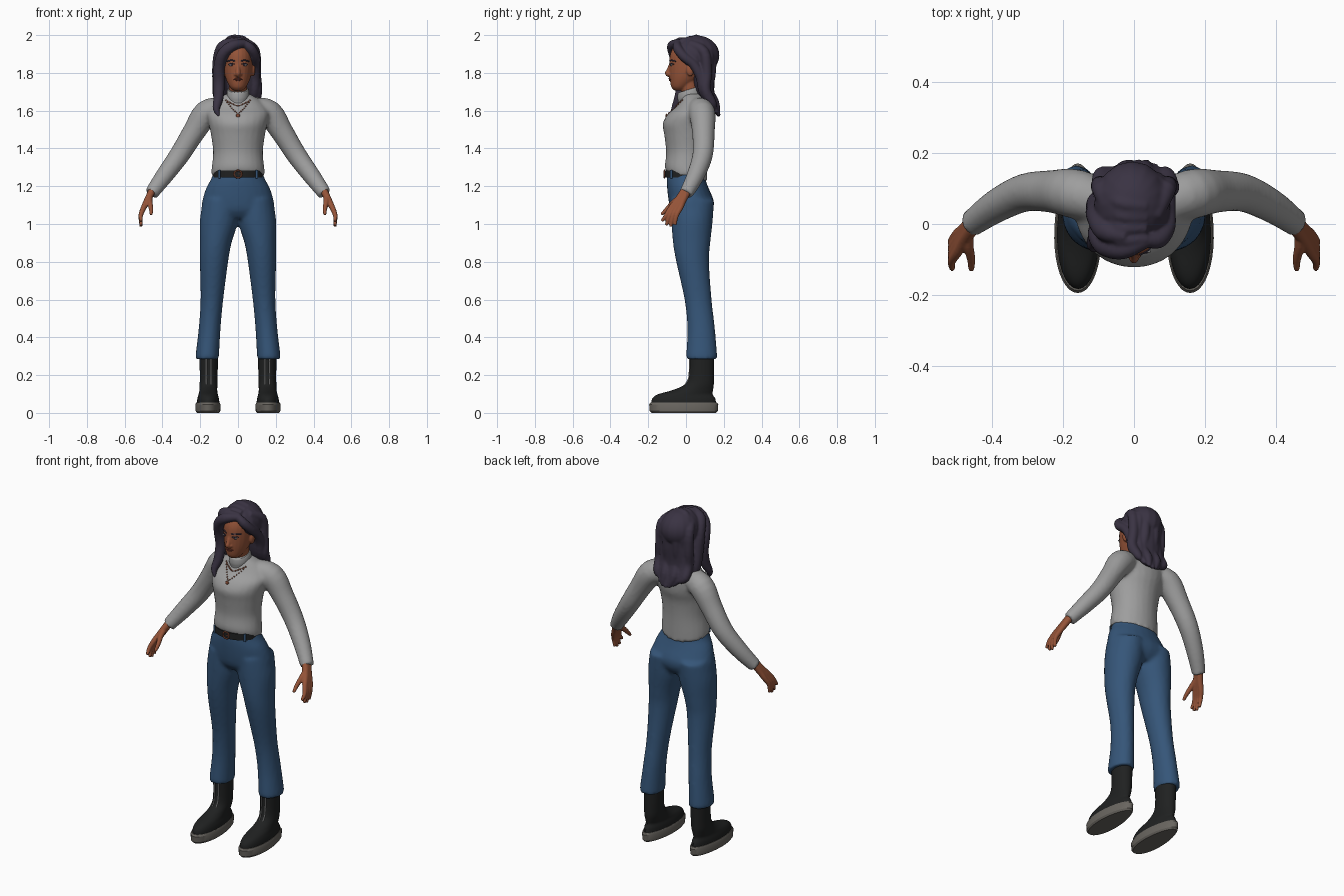
import bpy, bmesh, math
from mathutils import Vector

cube = bpy.data.objects.get("Cube")
if cube:
    bpy.data.objects.remove(cube)


def material(name, r, g, b):
    m = bpy.data.materials.new(name)
    m.use_nodes = True
    m.diffuse_color = (r, g, b, 1)
    m.node_tree.nodes["Principled BSDF"].inputs["Base Color"].default_value = (r, g, b, 1)
    return m


knit_grey = material("knit grey", .34, .34, .34)
denim = material("denim blue", .036, .092, .19)
hair_dark = material("dark plum", .042, .033, .056)
skin = material("warm brown", .30, .088, .04)
leather = material("black leather", .014, .015, .015)
rubber = material("sole grey", .14, .13, .115)
copper = material("copper", .26, .08, .04)
lip_red = material("lip red", .19, .045, .03)
pale = material("pale grey", .4, .4, .4)


def refine(rings, steps):
    """Smooth interpolation between cross-sections."""
    pts = [Vector(r) for r in rings]
    out = []
    for i in range(len(pts) - 1):
        a, b, c, d = pts[max(i - 1, 0)], pts[i], pts[i + 1], pts[min(i + 2, len(pts) - 1)]
        for s in range(steps):
            t = s / steps
            out.append(b + (c - a) * (t / 2) + (a * 2 - b * 5 + c * 4 - d) * (t * t / 2)
                       + (b * 3 - a - c * 3 + d) * (t ** 3 / 2))
    return out + [pts[-1]]


def skin_rings(bm, rings, sides, steps):
    """Rings of 4 numbers follow the path (x, y, z, radius);
    rings of 7 lie flat (x, y, z, rx, ry, slope, taper)."""
    follow = len(rings[0]) == 4
    if not follow:
        rings = [tuple(r) + (0,) * (7 - len(r)) for r in rings]
    rings = refine(rings, steps)
    loops, side = [], None
    for i, r in enumerate(rings):
        centre = Vector(r[:3])
        if follow:
            t = Vector(rings[min(i + 1, len(rings) - 1)][:3]) - Vector(rings[max(i - 1, 0)][:3])
            t.normalize()
            side = t.orthogonal() if side is None else side - t * side.dot(t)
            side.normalize()
            up = t.cross(side)
        loop = []
        for k in range(sides):
            c, s = math.cos(math.tau * k / sides), math.sin(math.tau * k / sides)
            if follow:
                p = centre + (side * c + up * s) * max(r[3], .001)
            else:
                p = centre + Vector((r[3] * c * (1 - r[6] * s), r[4] * s, r[5] * r[4] * s))
            loop.append(bm.verts.new(p))
        loops.append(loop)
    for lo, hi in zip(loops, loops[1:]):
        for k in range(sides):
            j = (k + 1) % sides
            bm.faces.new((lo[k], lo[j], hi[j], hi[k]))
    bm.faces.new(loops[0])
    bm.faces.new(loops[-1])


def build(name, parts, mat, voxel=0, sides=24, steps=4, relax=4):
    """Loft every part; with a voxel size the parts melt into one surface."""
    bm = bmesh.new()
    for rings in parts:
        skin_rings(bm, rings, sides, steps)
    bmesh.ops.recalc_face_normals(bm, faces=bm.faces)
    mesh = bpy.data.meshes.new(name)
    bm.to_mesh(mesh)
    bm.free()
    mesh.materials.append(mat)
    ob = bpy.data.objects.new(name, mesh)
    bpy.context.collection.objects.link(ob)
    if voxel:
        rm = ob.modifiers.new("merge", "REMESH")
        rm.mode, rm.voxel_size, rm.use_smooth_shade = "VOXEL", voxel, True
        sm = ob.modifiers.new("relax", "SMOOTH")
        sm.factor, sm.iterations = .5, relax
    else:
        bpy.ops.object.select_all(action="DESELECT")
        ob.select_set(True)
        bpy.context.view_layer.objects.active = ob
        bpy.ops.object.shade_smooth_by_angle()
    return ob


def both(*parts):
    return [[(m * r[0],) + tuple(r[1:]) for r in p] for p in parts for m in (1, -1)]


def ball(x, y, z, rx, ry, rz):
    angles = [math.pi * k / 8 for k in range(9)]
    return [(x, y, z - rz * math.cos(a), rx * math.sin(a) + .0002, ry * math.sin(a) + .0002)
            for a in angles]


def on_front(ob, x, z, r):
    """Path point lying on the front surface of an object."""
    bpy.context.view_layer.update()
    ev = ob.evaluated_get(bpy.context.evaluated_depsgraph_get())
    hit, loc, _, _ = ev.ray_cast(Vector((x, -1, z)), Vector((0, 1, 0)))
    return (x, loc.y if hit else 0, z, r)


# Sweater: torso and arms melted together, plus a folded collar
torso = [(0, .003, 1.25, .139, .108, -.22), (0, .0, 1.29, .14, .112, -.15), (0, .005, 1.38, .132, .11),
         (0, .005, 1.47, .143, .12), (0, .01, 1.53, .155, .133), (0, .025, 1.58, .165, .123),
         (0, .045, 1.62, .15, .1), (0, .045, 1.66, .11, .075), (0, .035, 1.69, .06, .055)]
arm = [(.08, .06, 1.61, .06), (.165, .085, 1.587, .07), (.235, .092, 1.485, .06),
       (.31, .088, 1.365, .054), (.39, .05, 1.255, .047), (.46, 0, 1.16, .037)]
sweater = build("sweater", [torso] + both(arm), knit_grey, .01)
build("collar", [[(0, .035, 1.63, .07, .075, .2), (0, .025, 1.66, .059, .066, .25),
                  (0, .02, 1.685, .06, .065, .3), (0, .018, 1.71, .056, .061, .3),
                  (0, .018, 1.713, .048, .054, .3)]], knit_grey)

# Trousers
pelvis = [(0, 0, 1.28, .13, .097), (0, 0, 1.24, .142, .102), (0, .01, 1.19, .169, .11),
          (0, .028, 1.12, .19, .12), (0, .03, 1.07, .19, .11), (0, .03, 1.03, .15, .08)]
leg = [(.09, .034, 1.13, .095, .115), (.1, .032, 1.02, .102, .11), (.118, .03, .9, .084, .099),
       (.127, .035, .8, .075, .087), (.138, .064, .6, .06, .072), (.15, .08, .45, .058, .073),
       (.162, .083, .31, .062, .082), (.162, .083, .285, .062, .082)]
build("trousers", [pelvis] + both(leg), denim, .011)

# Belt with loops and buckle
build("belt", [[(0, -.006, z, .134, .106) for z in (1.245, 1.283)]], leather, steps=1, sides=40)
build("belt_loops", both([(.1, -.078, z, .007, .007) for z in (1.24, 1.285)]), denim, steps=1)
bpy.ops.mesh.primitive_torus_add(location=(0, -.114, 1.264), rotation=(math.pi / 2, 0, 0),
                                 major_radius=.02, minor_radius=.004,
                                 major_segments=16, minor_segments=8)
buckle = bpy.context.object
buckle.name = "belt_buckle"
buckle.data.materials.append(copper)
build("buckle_pin", [[(0, -.115, 1.264, .003), (.02, -.115, 1.264, .003)]], copper, steps=1, sides=8)

# Boots: soles, uppers and front zips
build("boot_soles", both([(.159, -.012, 0, .058, .17, 0, .12), (.159, -.012, .01, .065, .18, 0, .12),
                          (.159, -.012, .045, .066, .183, 0, .12),
                          (.159, -.012, .055, .061, .176, 0, .12)]), rubber, steps=1, sides=40)
boots = build("boots", both([(.158, -.012, .045, .06, .172, 0, .12), (.158, -.012, .075, .057, .167, 0, .12),
                             (.158, -.004, .098, .051, .145, 0, .1), (.157, .035, .12, .047, .108),
                             (.156, .07, .15, .047, .077), (.155, .081, .2, .047, .067),
                             (.155, .083, .31, .05, .067)]), leather, sides=32)
zips = [[on_front(boots, x, z, .003) for z in (.15, .18, .21, .25, .285)] for x in (.143, .168)]
build("boot_zips", both(*zips), pale, sides=8)

# Hands: fingers run from the wrist and merge into a palm
hand = [[(.468, -.015, 1.15, .017), (.468, -.06, 1.12, .015), (.46, -.1, 1.08, .012),
         (.46, -.13, 1.05, .008)]]
for i in range(4):
    f = i / 3
    hand.append([(.455, -.01 + .02 * f, 1.175, .02), (.48, -.045 + .03 * f, 1.125, .018),
                 (.5, -.08 + .05 * f, 1.085, .015), (.515, -.105 + .055 * f, 1.045, .012),
                 (.513, -.128 + .07 * f, 1.015 - .07 * f * (1 - f) - .02 * f, .008)])
build("hands", both(*hand), skin, .004, sides=12, relax=2)

# Head with nose, ears and neck
skull = [(0, -.035, 1.707, .024, .027), (0, -.03, 1.725, .043, .048), (0, -.01, 1.76, .061, .075),
         (0, .01, 1.8, .073, .099), (0, .018, 1.85, .078, .107), (0, .022, 1.9, .078, .105),
         (0, .025, 1.94, .066, .088), (0, .025, 1.97, .04, .055)]
nose = [(0, -.08, 1.85, .008), (0, -.092, 1.815, .011), (0, -.099, 1.796, .013), (0, -.085, 1.785, .01)]
neck = [(0, .04, 1.62, .05), (0, .025, 1.69, .048), (0, .015, 1.77, .05)]
ears = both(ball(.08, .022, 1.815, .011, .02, .033))
nostrils = both(ball(.012, -.087, 1.792, .009, .01, .008))
head = build("head", [skull, nose, neck] + ears + nostrils, skin, .005, relax=3)

# Facial details following the head surface
eyes, irises, brows, lids = [], [], [], []
for x, y, z, r in [on_front(head, .034, 1.842, 0)]:
    eyes += both(ball(x, y, z, .014, .004, .006))
    irises += both(ball(x, y - .002, z, .006, .004, .006))
    lids += both([on_front(head, x + d, z + .007 - 15 * d * d, .003) for d in (-.015, -.008, 0, .008, .016)])
    brows += both([on_front(head, x + d, z + .024 - 8 * d * d, .004) for d in (-.018, -.008, 0, .01, .024)])
build("eyes", eyes, pale, sides=12, steps=1)
build("irises", irises, hair_dark, sides=12, steps=1)
build("eyelids", lids, hair_dark, sides=8)
build("eyebrows", brows, hair_dark, sides=8)
lips = [[on_front(head, d, z - s * 6 * d * d, .006 - .2 * abs(d)) for d in (-.024, -.012, 0, .012, .024)]
        for z, s in ((1.77, 1), (1.762, -1))]
build("lips", lips, lip_red, sides=8)

# Hair: cap, swept front locks, and rows of falling back locks
cap = ball(-.005, .055, 1.893, .108, .122, .106)
long_sweep = [(.03, -.05, 1.955, .02), (-.03, -.072, 1.943, .028), (-.08, -.062, 1.9, .03),
              (-.1, -.035, 1.83, .03), (-.1, -.02, 1.75, .03), (-.103, -.035, 1.67, .027),
              (-.115, -.06, 1.61, .019), (-.1, -.075, 1.57, .006)]
rear_sweep = [(-.02, -.035, 1.97, .02), (-.08, -.02, 1.94, .03), (-.1, .02, 1.87, .034),
              (-.1, .04, 1.77, .037), (-.098, .06, 1.68, .035), (-.09, .09, 1.61, .015)]
short_sweep = [(.03, -.045, 1.96, .018), (.068, -.045, 1.93, .025), (.092, -.01, 1.885, .025),
               (.093, .04, 1.845, .025), (.09, .078, 1.78, .028), (.082, .1, 1.7, .032),
               (.07, .135, 1.63, .02)]
back_mass = [(-.005, .085, 1.92, .09, .07), (-.005, .09, 1.8, .1, .065), (-.005, .1, 1.7, .1, .05),
             (0, .13, 1.63, .08, .035), (.01, .155, 1.59, .04, .02)]
back_locks = []
for i in range(7):
    x = -.09 + .03 * i
    e = x * x
    wave = .006 * (-1) ** i
    back_locks.append([(x * .6, .02, 1.968 - 2 * e, .026), (x, .128 - 4 * e, 1.91, .028),
                       (x * 1.05, .128 - 3 * e + wave, 1.8, .027), (x * 1.05 + wave, .12 - 2 * e, 1.71, .028),
                       (x, .148 - 2 * e + wave, 1.64, .025), (x * .7 + .015, .177 - 3 * e, 1.57 + 5 * e, .009)])
top_locks = [[(.035, -.04 + .03 * i, 1.96 + .006 * i, .018), (-.04, -.045 + .035 * i, 1.958 + .007 * i, .02),
              (-.095, -.01 + .035 * i, 1.9, .022)] for i in range(4)]
build("hair", [cap, long_sweep, rear_sweep, short_sweep, back_mass] + back_locks + top_locks,
      hair_dark, .006, sides=16, relax=3)

# Two beaded necklaces and a pendant resting on the sweater
beads = []
for low in (1.625, 1.585):
    for i in range(-8, 9):
        t = abs(i) / 8
        x, y, z, r = on_front(sweater, i * .008, low + (1.655 - low) * t ** 1.3, .004)
        beads.append(ball(x, y, z, r, r, r))
x, y, z, r = on_front(sweater, 0, 1.573, .011)
beads.append(ball(x, y, z, r, .006, r))
build("necklaces", beads, copper, sides=8, steps=1)
